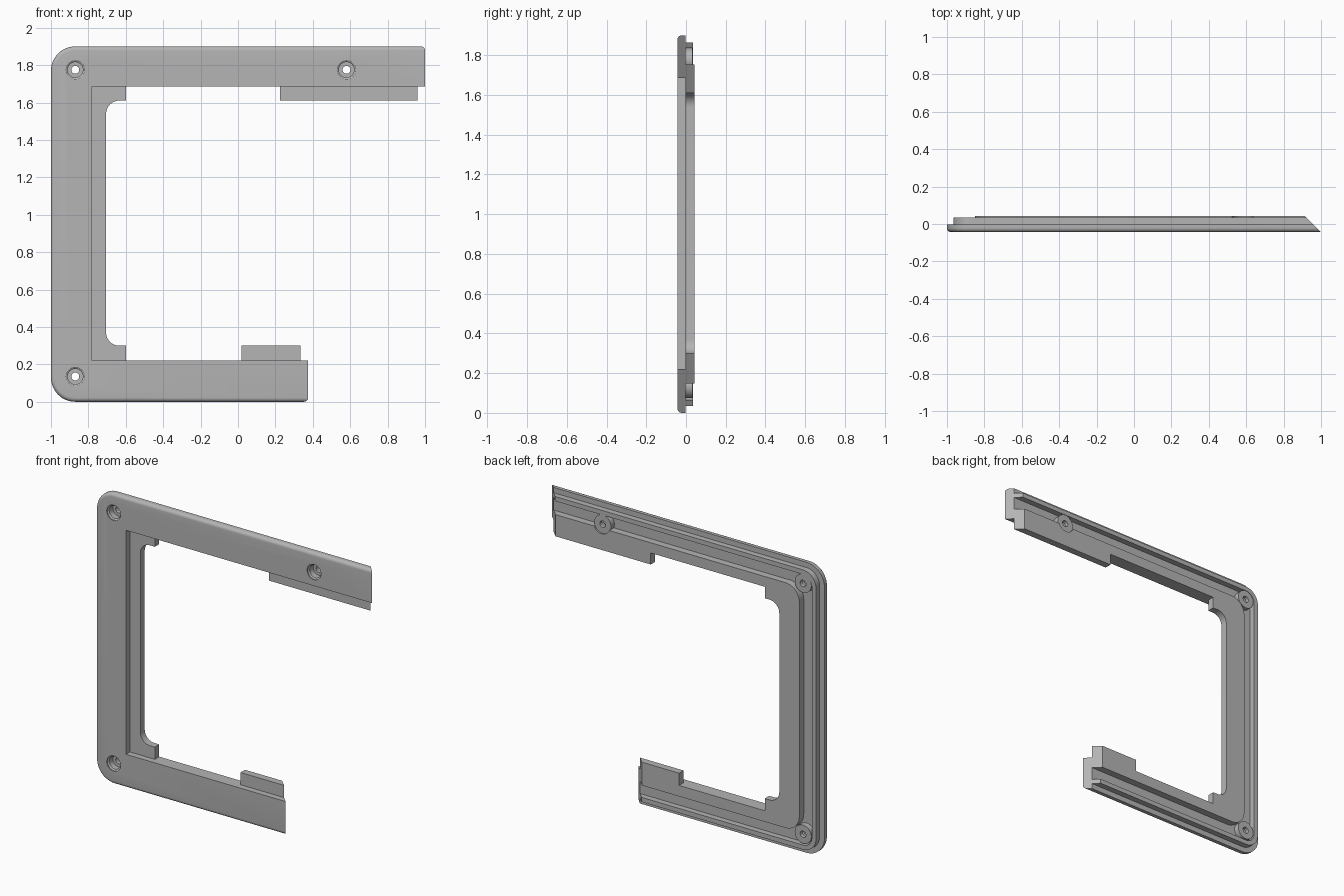
import bpy, bmesh, math
from mathutils import Matrix

cube = bpy.data.objects.get("Cube")
if cube:
    bpy.data.objects.remove(cube)

FRONT, MID, RIM, BACK = -0.043, -0.003, 0.035, 0.043
HEIGHT, FAR = 1.9, 2.0

grey = bpy.data.materials.new("plain_grey")
grey.use_nodes = True
colour = (0.46, 0.46, 0.46, 1)
grey.diffuse_color = colour
grey.node_tree.nodes["Principled BSDF"].inputs["Base Color"].default_value = colour


def make_object(name, bm):
    bmesh.ops.recalc_face_normals(bm, faces=bm.faces)
    mesh = bpy.data.meshes.new(name)
    bm.to_mesh(mesh)
    bm.free()
    mesh.materials.append(grey)
    obj = bpy.data.objects.new(name, mesh)
    bpy.context.collection.objects.link(obj)
    return obj


def arc(cx, cz, r, start, end, steps=12):
    """Points on an arc, angles in degrees."""
    angles = [math.radians(start + (end - start) * i / steps) for i in range(steps + 1)]
    return [(cx + r * math.cos(a), cz + r * math.sin(a)) for a in angles]


def outer_edge(inset_x, inset_z, r):
    """C-shaped edge from the upper arm's end round to the lower arm's end."""
    x, low, high = -1 + inset_x, inset_z, HEIGHT - inset_z
    return ([(FAR, high)] + arc(x + r, high - r, r, 90, 180)
            + arc(x + r, low + r, r, 180, 270) + [(FAR, low)])


def mitred(x, y, z):
    """Trim both arm ends along 45 degree planes."""
    end = 1 if z > HEIGHT / 2 else 0.375
    return min(x, end + FRONT - y), y, z


def loft(name, layers):
    """Skin matching outlines, each at its own depth."""
    bm = bmesh.new()
    rings = [[bm.verts.new(mitred(x, y, z)) for x, z in pts] for y, pts in layers]
    for a, b in zip(rings, rings[1:]):
        for i in range(len(a)):
            j = (i + 1) % len(a)
            bm.faces.new((a[i], a[j], b[j], b[i]))
    bm.faces.new(rings[0])
    bm.faces.new(rings[-1])
    return make_object(name, bm)


def turned(name, x, z, profile, sides=40):
    """Solid of revolution along y from (depth, radius) pairs."""
    bm = bmesh.new()
    rings = []
    for y, r in profile:
        ring = bmesh.ops.create_circle(
            bm, segments=sides, radius=r,
            matrix=Matrix.Translation((x, y, z)) @ Matrix.Rotation(math.pi / 2, 4, "X"))
        rings.append(ring["verts"])
    for a, b in zip(rings, rings[1:]):
        for i in range(sides):
            j = (i + 1) % sides
            bm.faces.new((a[i], a[j], b[j], b[i]))
    bm.faces.new(rings[0])
    bm.faces.new(rings[-1])
    return make_object(name, bm)


def cut(target, cutter):
    mod = target.modifiers.new("cut", "BOOLEAN")
    mod.operation = "DIFFERENCE"
    mod.solver = "EXACT"
    mod.object = cutter
    bpy.context.view_layer.objects.active = target
    bpy.ops.object.modifier_apply(modifier=mod.name)


# Front frame: square window, rounded outer front edge
window = [(FAR, 0.22), (-0.78, 0.22), (-0.78, 1.685), (FAR, 1.685)]
fillet = 0.022
layers = []
for i in range(7):
    a = math.radians(15 * i)
    inset = fillet * (1 - math.sin(a))
    layers.append((FRONT + fillet * (1 - math.cos(a)),
                   outer_edge(inset, inset, 0.13 - inset) + window))
layers.append((MID, layers[-1][1]))
front_frame = loft("front_frame", layers)

# Raised rim set in from the outer edge
rim_outline = outer_edge(0.035, 0.035, 0.095) + outer_edge(0.065, 0.065, 0.065)[::-1]
rim = loft("back_rim", [(MID, rim_outline), (RIM, rim_outline)])

# Inner frame: corner tabs and longer tabs near the arm ends
low, high, r = 0.30, 1.61, 0.07
tabs = ([(FAR, low), (0.02, low), (0.02, 0.22), (-0.6, 0.22), (-0.6, low)]
        + arc(-0.705 + r, low + r, r, 270, 180)
        + arc(-0.705 + r, high - r, r, 180, 90)
        + [(-0.6, high), (-0.6, 1.685), (0.225, 1.685), (0.225, high), (FAR, high)])
inner_outline = outer_edge(0.15, 0.148, 0.1) + tabs
inner_frame = loft("inner_frame", [(MID, inner_outline), (BACK, inner_outline)])

# Screw bosses with counterbored holes
cutters = []
bosses = []
for name, x, z in (("lower_corner", -0.87, 0.135), ("upper_corner", -0.87, 1.775),
                   ("upper_arm", 0.58, 1.775)):
    boss = turned(name + "_boss", x, z, [(MID, 0.06), (RIM - 0.002, 0.06)])
    hole = turned(name + "_hole_cutter", x, z,
                  [(-0.06, 0.05), (-0.036, 0.05), (-0.03, 0.041), (0.008, 0.041),
                   (0.008, 0.021), (0.06, 0.021)])
    cut(front_frame, hole)
    cut(boss, hole)
    bosses.append(boss)
    cutters.append(hole)
pocket = turned("pocket_cutter", 0.58, 1.775, [(-0.02, 0.06), (0.06, 0.06)])
cut(inner_frame, pocket)
cutters.append(pocket)
for c in cutters:
    bpy.data.objects.remove(c)

# Smooth the curves, keep edges sharp
bpy.ops.object.select_all(action="DESELECT")
for obj in [front_frame, rim, inner_frame] + bosses:
    obj.select_set(True)
    bpy.context.view_layer.objects.active = obj
bpy.ops.object.shade_smooth_by_angle(angle=math.radians(30))
